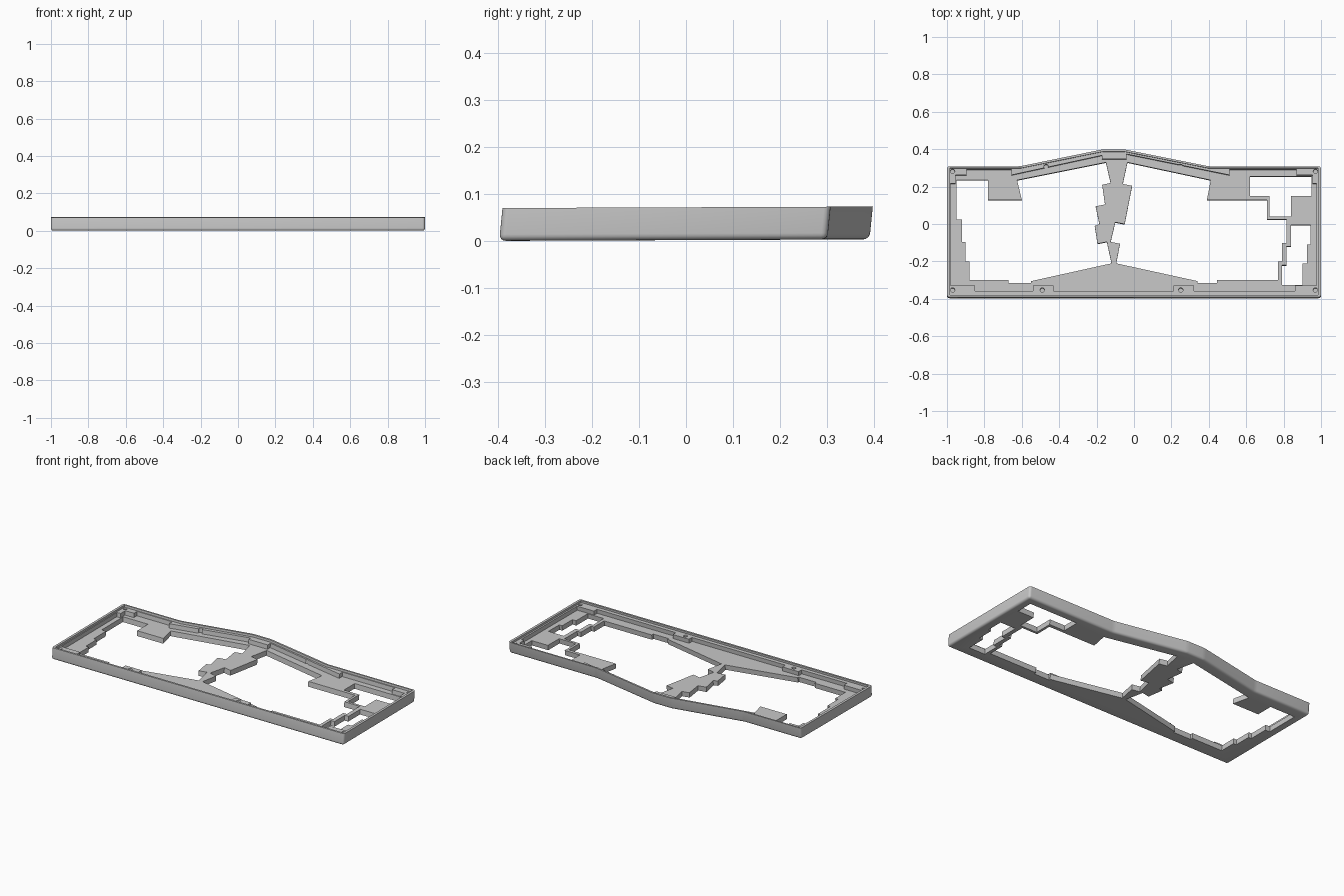
import bpy, bmesh, math

cube = bpy.data.objects.get("Cube")
if cube:
    bpy.data.objects.remove(cube, do_unlink=True)

# Heights of the three levels
FLOOR, LEDGE, TOP = 0.031, 0.057, 0.07
ABOVE, BELOW = 0.12, -0.05

grey = bpy.data.materials.new("light_grey")
grey.use_nodes = True
grey.diffuse_color = (0.58, 0.58, 0.58, 1)
grey.node_tree.nodes["Principled BSDF"].inputs["Base Color"].default_value = grey.diffuse_color


def lean(co):
    """Slightly tilted case: the walls lean back and the top rises to the rear."""
    co.y += 0.1 * (co.z - TOP / 2)
    co.z += 0.004 * (co.y + 0.4)


def prism(name, outline, bottom, top, rounding=0):
    """Extrude an outline, given in hundredths, between two heights."""
    bm = bmesh.new()
    base = bm.faces.new([bm.verts.new((x / 100, y / 100, bottom)) for x, y in outline])
    side = bmesh.ops.extrude_face_region(bm, geom=[base])["geom"]
    for v in side:
        if isinstance(v, bmesh.types.BMVert):
            v.co.z = top
    bmesh.ops.recalc_face_normals(bm, faces=bm.faces)
    if rounding:
        edges = [e for e in bm.edges if min(v.co.z for v in e.verts) < bottom + 0.001]
        bmesh.ops.bevel(bm, geom=edges, offset=rounding, segments=4,
                        profile=0.5, affect='EDGES', clamp_overlap=True)
    for v in bm.verts:
        lean(v.co)
    bmesh.ops.recalc_face_normals(bm, faces=bm.faces)
    mesh = bpy.data.meshes.new(name)
    bm.to_mesh(mesh)
    bm.free()
    mesh.materials.append(grey)
    obj = bpy.data.objects.new(name, mesh)
    bpy.context.scene.collection.objects.link(obj)
    return obj


# Outer body with a raised peak at the back
outer = [(-100, -39.5), (100, -39.5), (100, 30.5), (40, 30.5),
         (-5, 39.5), (-17, 39.5), (-61, 30.5), (-100, 30.5)]
case = prism("keyboard_case", outer, 0, TOP, 0.014)

# Recess inside the thin rim
rim_recess = [(x * 0.985, y * 0.97) for x, y in outer]

# Deep recess, leaving screw bosses along the ledge
deep_recess = [
    (-98, 21.5), (-95.5, 21.5), (-95.5, 26), (-89.5, 26), (-89.5, 29), (-65.5, 29),
    (-65.5, 26), (-17, 36.5), (-17, 34.5), (-4, 34.5), (-4, 37.2), (51, 26),
    (51, 29), (87, 29), (87, 26), (95.5, 26), (95.5, 21.5), (97.5, 21.5),
    (97.5, -33), (86, -33), (86, -36), (32, -36), (32, -33), (21, -33), (21, -36),
    (-43, -36), (-43, -33), (-54, -33), (-54, -36), (-85, -36), (-85, -33), (-98, -33)]

# Openings through the floor, either side of the stepped spine
left_opening = [
    (-95, 23.5), (-78, 23.5), (-78, 13), (-60, 13), (-62.5, 23.5), (-15, 33),
    (-12.5, 22), (-17, 21), (-15.5, 10.5), (-20.5, 9.5), (-18.5, 0), (-21, -1),
    (-19.5, -10.5), (-14.5, -9.5), (-12, -21), (-55, -30.5), (-55, -31.5),
    (-67, -31.5), (-67, -30), (-88, -30), (-88, -20), (-90, -20), (-90, -9.5),
    (-92, -9.5), (-92, 2.5), (-95, 2.5)]
right_opening = [
    (-3.5, 33), (41, 23.5), (39, 13), (71, 13), (71, 2.5), (81.5, 2.5), (81.5, -10),
    (79, -10), (79, -20), (77, -20), (77, -30), (44.5, -30), (44.5, -31.5),
    (34, -31.5), (34, -30.5), (-9.5, -21), (-7.5, -10.5), (-12.5, -9.5), (-10, 1),
    (-5, 0), (-1, 20.5), (-6, 21.5)]
upper_opening = [(62, 25.5), (95, 25.5), (95, 15), (84, 15),
                 (84, 4), (72.5, 4), (72.5, 15), (62, 15)]
lower_opening = [
    (84, -0.5), (94.5, -0.5), (94.5, -11), (92.5, -11), (92.5, -21), (90, -21),
    (90, -32.5), (79, -32.5), (79, -22), (81.5, -22), (81.5, -12), (84, -12)]

cutters = [prism("rim_cutter", rim_recess, LEDGE, ABOVE),
           prism("recess_cutter", deep_recess, FLOOR, ABOVE)]
for outline in (left_opening, right_opening, upper_opening, lower_opening):
    cutters.append(prism("opening_cutter", outline, BELOW, ABOVE))

# Screw holes in the bosses
for cx, cy in [(-97, 28), (97, 28), (-97, -35.5), (97, -35.5),
               (-47, 30.5), (25, 30.5), (-49, -35.5), (25, -35.5)]:
    turns = [math.tau * i / 16 for i in range(16)]
    circle = [(cx + 1.2 * math.cos(a), cy + 1.2 * math.sin(a)) for a in turns]
    cutters.append(prism("screw_hole_cutter", circle, FLOOR, ABOVE))

# Cut everything, keep the result and drop the cutters
for cutter in cutters:
    cutter.hide_render = True
    cut = case.modifiers.new(cutter.name, 'BOOLEAN')
    cut.operation, cut.solver, cut.object = 'DIFFERENCE', 'EXACT', cutter
graph = bpy.context.evaluated_depsgraph_get()
result = bpy.data.meshes.new_from_object(case.evaluated_get(graph))
case.modifiers.clear()
case.data = result
for cutter in cutters:
    bpy.data.objects.remove(cutter, do_unlink=True)

# Smooth the rounded lower edge only
bpy.ops.object.select_all(action='DESELECT')
case.select_set(True)
bpy.context.view_layer.objects.active = case
bpy.ops.object.shade_smooth_by_angle(angle=math.radians(30))
